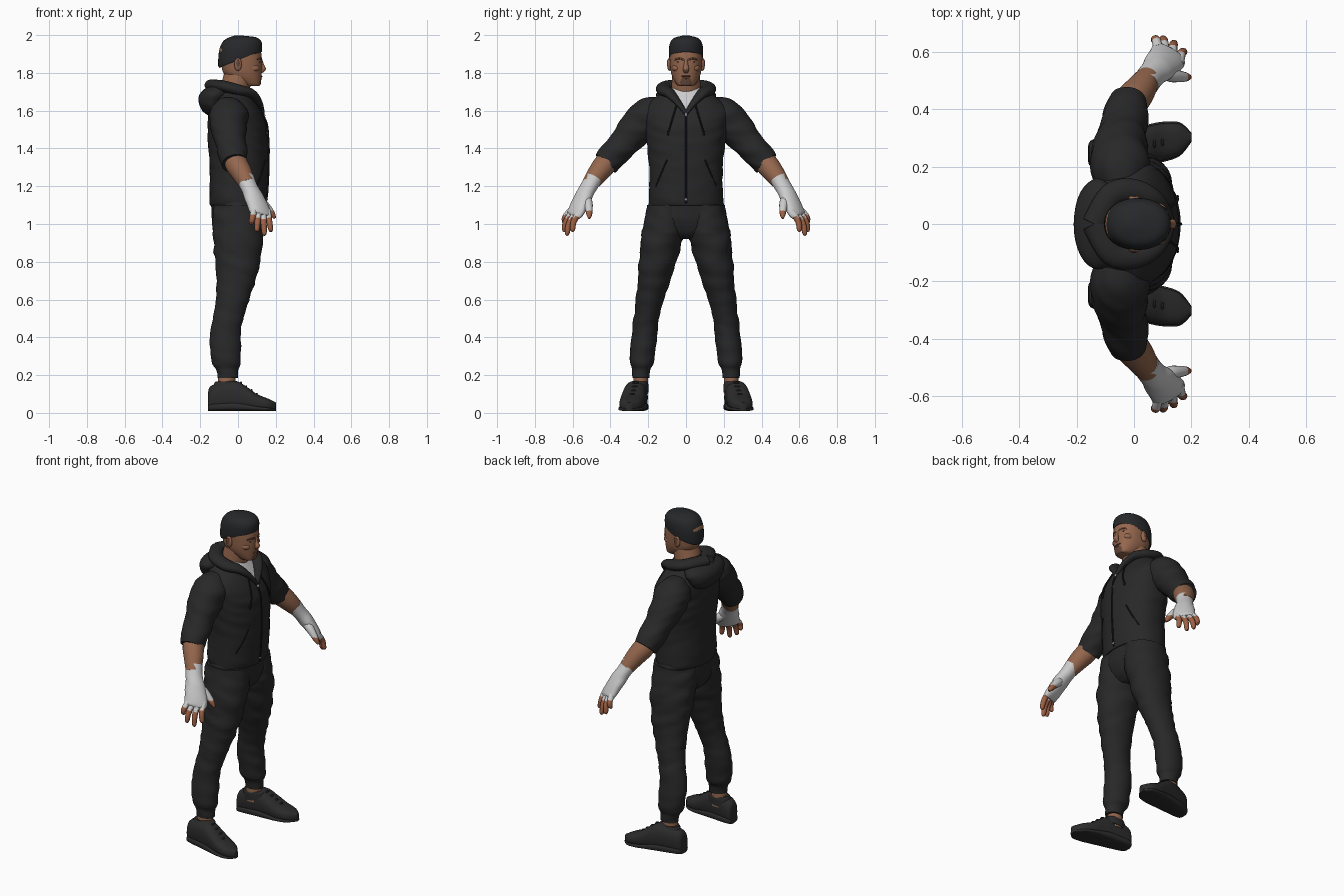
import bpy, bmesh, math
from mathutils import Vector, noise

cube = bpy.data.objects.get("Cube")
if cube:
    bpy.data.objects.remove(cube, do_unlink=True)


def material(name, red, green, blue):
    mat = bpy.data.materials.new(name)
    mat.use_nodes = True
    mat.diffuse_color = (red, green, blue, 1)
    shader = mat.node_tree.nodes["Principled BSDF"]
    shader.inputs["Base Color"].default_value = mat.diffuse_color
    shader.inputs["Roughness"].default_value = .8
    return mat


CLOTH = material("charcoal cloth", .021, .021, .022)
SEAM = material("dark seam", .01, .01, .01)
SHOE = material("shoe grey", .024, .024, .025)
HAIR = material("black hair", .02, .021, .023)
SKIN = material("tan skin", .3, .135, .075)
FINGER = material("reddish skin", .34, .12, .06)
STUBBLE = material("stubble brown", .13, .06, .04)
WHITE = material("white wrap", .6, .6, .6)
METAL = material("zip metal", .5, .5, .5)
X, Y, Z = Vector((1, 0, 0)), Vector((0, 1, 0)), Vector((0, 0, 1))


def smooth_rows(rows, steps):
    """Catmull-Rom interpolation of every column."""
    result = []
    last = len(rows) - 1
    for i in range(last):
        quad = [rows[max(i - 1, 0)], rows[i], rows[i + 1], rows[min(i + 2, last)]]
        for k in range(steps):
            t = k / steps
            result.append([b + t / 2 * (c - a + t * (2 * a - 5 * b + 4 * c - d + t * (3 * (b - c) + d - a)))
                           for a, b, c, d in zip(*quad)])
    return result + [rows[-1]]


def loft(name, rows, mats, side=X, normal=None, flat=1, power=2, seg=32, steps=5,
         wrinkle=0, tilt=0, rule=None, flip=1):
    """Skin rings (x, y, z, radius along side, other radius); flip=-1 mirrors in y."""
    rows = smooth_rows([tuple(row) if len(row) > 4 else (*row, row[3] * flat) for row in rows], steps)
    centres = [Vector(row[:3]) for row in rows]
    last = len(rows) - 1
    bm = bmesh.new()
    rings = []
    for i, (centre, row) in enumerate(zip(centres, rows)):
        axis = normal or (centres[min(i + 1, last)] - centres[max(i - 1, 0)]).normalized()
        u = (side - axis * side.dot(axis)).normalized()
        v = axis.cross(u)
        ring = []
        for k in range(seg):
            angle = math.tau * k / seg
            c, s = [math.copysign(abs(q) ** (2 / power), q) for q in (math.cos(angle), math.sin(angle))]
            offset = u * (c * row[3]) + v * (s * row[4])
            point = centre + offset
            fold = noise.noise(Vector((point.x * 7, point.y * 7, point.z * 24 + point.x * 8)))
            point += offset * (wrinkle * fold)
            point.z += tilt * (1 - i / last) * offset.x
            ring.append(bm.verts.new((point.x, point.y * flip, point.z)))
        rings.append(ring)
    for lower, upper in zip(rings, rings[1:]):
        for k in range(seg):
            bm.faces.new((lower[k - 1], lower[k], upper[k], upper[k - 1]))
    bm.faces.new(rings[0])
    bm.faces.new(rings[-1])
    bmesh.ops.recalc_face_normals(bm, faces=bm.faces)
    for face in bm.faces:
        face.smooth = True
        if rule:
            face.material_index = int(rule(face.calc_center_median()))
    mesh = bpy.data.meshes.new(name)
    bm.to_mesh(mesh)
    bm.free()
    for mat in mats:
        mesh.materials.append(mat)
    mesh.set_sharp_from_angle(angle=math.radians(50))
    bpy.context.collection.objects.link(bpy.data.objects.new(name, mesh))


def column(name, rows, *mats, **options):
    """Upright central part from (height, back, front, half width)."""
    rings = [((back + front) / 2, 0, z, (front - back) / 2, width) for z, back, front, width in rows]
    loft(name, rings, mats, normal=Z, **options)
    return rings


def cord(name, points, radius, mat, flip=1):
    loft(name, [(*point, radius) for point in points], [mat], side=Vector((3, 2, 1)), seg=8, flip=flip)


def blob(name, location, radii, mat, flip=1):
    x, y, z = location
    bpy.ops.mesh.primitive_uv_sphere_add(segments=20, ring_count=12, location=(x, y * flip, z))
    ball = bpy.context.object
    ball.name = name
    ball.scale = radii
    ball.data.materials.append(mat)
    bpy.ops.object.shade_smooth()


# Hoodie body, with the shirt showing in the open neck
torso = column("hoodie_body", [(1.1, -.14, .14, .18), (1.12, -.15, .15, .195), (1.3, -.15, .16, .195),
                               (1.44, -.16, .16, .21), (1.53, -.16, .15, .22), (1.6, -.155, .12, .225),
                               (1.65, -.145, .09, .19), (1.72, -.11, .05, .09)],
               CLOTH, WHITE, seg=72, steps=9, power=2.2, wrinkle=.025,
               rule=lambda c: c.x > 0 and c.z > 1.59 and abs(c.y) < (c.z - 1.58) * .6)


def on_chest(y, z, lift=.003):
    """Point on the front of the hoodie."""
    for low, high in zip(torso, torso[1:]):
        if low[2] <= z <= high[2]:
            x, _, _, depth, width = Vector(low).lerp(Vector(high), (z - low[2]) / (high[2] - low[2]))
            return (x + depth * (1 - abs(y / width) ** 2.2) ** (1 / 2.2) + lift, y, z)


cord("zipper", [on_chest(0, 1.11 + .06 * i) for i in range(9)], .005, SEAM)
cord("zip_pull", [on_chest(0, z, .008) for z in (1.6, 1.57)], .006, METAL)
cord("zip_tab", [on_chest(0, z) for z in (1.52, 1.48)], .005, METAL)
blob("hem_snap", on_chest(0, 1.13), (.005, .007, .007), METAL)
column("hood_back", [(1.57, -.15, -.09, .05), (1.6, -.19, -.07, .11), (1.65, -.21, -.06, .15),
                     (1.7, -.195, -.04, .15), (1.75, -.12, -.06, .08)], CLOTH, wrinkle=.05)
column("trouser_hips", [(1.16, -.14, .14, .18), (1.04, -.14, .135, .215), (.96, -.12, .11, .19),
                        (.92, -.08, .07, .09)], CLOTH, wrinkle=.03)

# Neck, head and cropped hair
column("neck", [(1.62, -.12, .04, .085), (1.7, -.1, .06, .08), (1.81, -.07, .08, .07)], SKIN)
column("head", [(1.73, .04, .11, .03), (1.74, .01, .12, .05), (1.79, -.07, .125, .076),
                (1.85, -.09, .127, .085), (1.92, -.1, .12, .085), (1.97, -.07, .09, .06)],
       SKIN, STUBBLE, power=2.25, seg=48,
       rule=lambda c: c.x > .085 and abs(c.y) < .028 and c.z < 1.762)
column("hair", [(1.87, -.1, .12, .084), (1.88, -.105, .127, .089), (1.94, -.1, .125, .089),
                (1.98, -.075, .095, .07), (1.997, -.02, .03, .02)], HAIR, power=2.15, tilt=.4)
column("nose", [(1.875, .11, .127, .009), (1.845, .115, .137, .011), (1.82, .12, .148, .017),
                (1.8, .115, .13, .01)], SKIN, seg=16)
blob("upper_lip", (.12, 0, 1.782), (.01, .026, .005), STUBBLE)
blob("lower_lip", (.118, 0, 1.773), (.01, .02, .005), FINGER)

for flip, tag in ((1, "left_"), (-1, "right_")):
    blob(tag + "ear", (0, .088, 1.845), (.02, .012, .034), SKIN, flip)
    blob(tag + "ear_hollow", (0, .097, 1.85), (.01, .004, .02), STUBBLE, flip)
    blob(tag + "eye", (.112, .034, 1.857), (.007, .015, .005), SEAM, flip)
    blob(tag + "cheek", (.08, .047, 1.825), (.034, .027, .022), SKIN, flip)
    cord(tag + "eyebrow", [(.124, .013, 1.87), (.118, .036, 1.876), (.1, .058, 1.87)], .005, STUBBLE, flip)

    # Hood rim, drawstring and pocket seam
    loft(tag + "hood_rim", [(.128, 0, 1.585, .01), (.11, .04, 1.64, .016), (.07, .085, 1.69, .024),
                            (0, .115, 1.71, .03), (-.08, .1, 1.73, .03), (-.14, 0, 1.735, .03)],
         [CLOTH], side=Z, flat=1.4, wrinkle=.05, flip=flip)
    cord(tag + "drawstring", [on_chest(.05 + .015 * i, 1.63 - .05 * i, .008) for i in range(4)], .0045, SEAM, flip)
    blob(tag + "string_tip", on_chest(.095, 1.48, .008), (.006, .006, .013), SEAM, flip)
    cord(tag + "pocket_seam", [on_chest(.1 + .03 * i, 1.34 - .07 * i, 0) for i in range(3)], .004, SEAM, flip)

    # Sleeve pushed up to the elbow, then the bare forearm
    loft(tag + "sleeve", [(-.04, .12, 1.61, .07), (-.05, .19, 1.575, .1), (-.05, .25, 1.52, .097),
                          (-.04, .32, 1.44, .084), (-.03, .38, 1.37, .077), (-.02, .425, 1.32, .07)],
         [CLOTH], wrinkle=.1, seg=40, steps=7, flip=flip)
    loft(tag + "forearm", [(-.03, .38, 1.37, .05), (-.01, .425, 1.32, .06), (.02, .465, 1.27, .055),
                           (.05, .51, 1.21, .043)], [SKIN], flip=flip)

    # Wrapped hand with bare fingers
    across = Vector((.8, -.6, 0))
    loft(tag + "hand_wrap", [(.04, .49, 1.24, .048, .045), (.066, .525, 1.18, .048, .04), (.09, .55, 1.13, .058, .04),
                             (.12, .585, 1.06, .064, .03), (.126, .597, 1.04, .054, .02)],
         [WHITE], side=across, wrinkle=.05, flip=flip)
    tips = {"little": (.07, .645, 1), "ring": (.1, .65, .96), "middle": (.14, .635, .94), "index": (.175, .605, .96)}
    for i, (label, tip) in enumerate(tips.items()):
        root = Vector((.12, .585, 1.07)) + across * (.03 * (i - 1.5))
        knuckle = root.lerp(Vector(tip), .5) + Y * .012
        loft(tag + label + "_finger", [(*root, .017), (*knuckle, .016), (*root.lerp(Vector(tip), .9), .013),
                                       (*tip, .005)], [FINGER, WHITE], side=across, seg=12, flip=flip,
             rule=lambda c: c.z > root.lerp(Vector(tip), .3).z)
    loft(tag + "thumb", [(.085, .535, 1.15, .022), (.125, .52, 1.115, .025), (.16, .514, 1.08, .02),
                         (.183, .512, 1.05, .015), (.196, .512, 1.03, .006)], [FINGER, WHITE],
         seg=14, flip=flip, rule=lambda c: c.z > 1.07)

    # Trouser leg with gathered ankle
    loft(tag + "trouser_leg", [(0, .095, 1.1, .13), (0, .115, .98, .136), (0, .14, .85, .125), (-.01, .17, .7, .103),
                               (-.04, .2, .55, .084), (-.066, .22, .42, .081), (-.063, .234, .28, .079),
                               (-.056, .238, .23, .058), (-.056, .238, .185, .055)],
         [CLOTH], normal=Z, flat=.83, wrinkle=.09, seg=40, steps=7, flip=flip)
    cord(tag + "trouser_pocket", [(.09, .158, 1.09), (.08, .19, 1.03), (.05, .22, .96)], .004, SEAM, flip)
    loft(tag + "ankle", [(-.06, .24, .1, .047), (-.06, .24, .22, .045)], [SKIN], normal=Z, flat=.85, flip=flip)

    # Shoe from one outline: x, height, half width
    outline = [(-.16, .08, .025), (-.14, .135, .045), (-.02, .16, .06), (.05, .125, .064),
               (.1, .09, .065), (.16, .065, .054), (.2, .045, .015)]
    for part, rise, spread, power in (("shoe_upper", 1, 1, 2.5), ("shoe_sole", .3, 1.08, 3.2)):
        loft(tag + part, [(x, .27 + .16 * x, (.02 + height * rise) / 2, width * spread, height * rise / 2)
                          for x, height, width in outline],
             [SHOE], side=Y, normal=X, power=power, flip=flip)
    loft(tag + "shoe_collar", [(-.06, .25, .11, .076), (-.06, .247, .15, .07), (-.06, .245, .165, .06)],
         [SHOE], normal=Z, flat=.68, tilt=.15, flip=flip)
    for i in range(4):
        x, y, z = .005 + .028 * i, .267 + .006 * i, .16 - .02 * i
        cord(tag + f"lace_{i}", [(x, y - .035, z - .02), (x + .01, y, z), (x, y + .035, z - .02)], .006, SEAM, flip)
